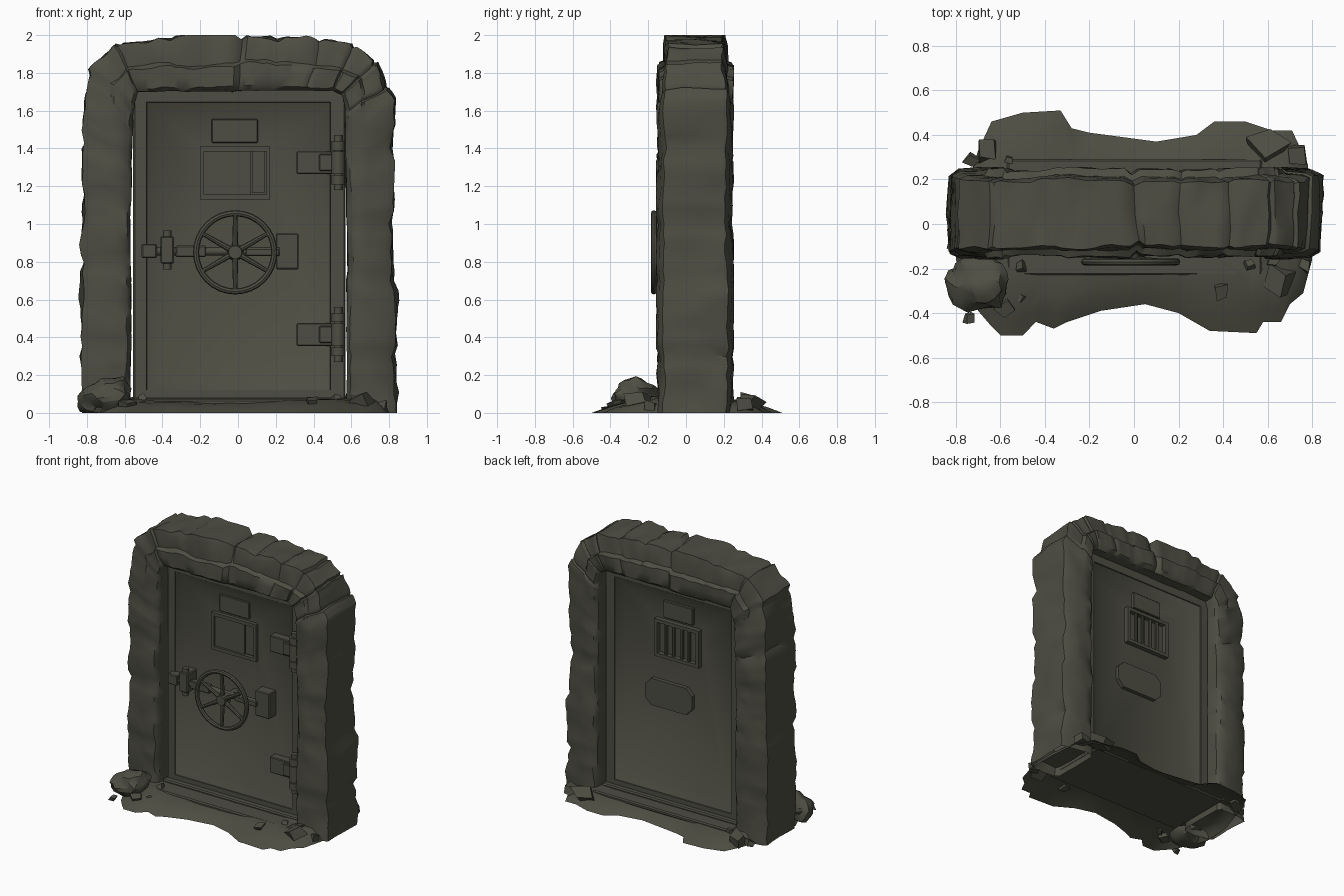
import bpy, bmesh, math, random
from mathutils import Vector, Matrix, Euler, noise

if "Cube" in bpy.data.objects:
    bpy.data.objects.remove(bpy.data.objects["Cube"])

random.seed(4)
mat = bpy.data.materials.new("dark_olive_stone")
mat.diffuse_color = (0.075, 0.075, 0.056, 1)
mat.use_nodes = True
mat.node_tree.nodes["Principled BSDF"].inputs["Base Color"].default_value = mat.diffuse_color


def finish(name, bm, angle=35, fix=True):
    """Turn a bmesh into a named, shaded object."""
    if fix:
        bmesh.ops.recalc_face_normals(bm, faces=bm.faces[:])
    me = bpy.data.meshes.new(name)
    bm.to_mesh(me)
    bm.free()
    me.materials.append(mat)
    ob = bpy.data.objects.new(name, me)
    bpy.context.collection.objects.link(ob)
    bpy.ops.object.select_all(action='DESELECT')
    ob.select_set(True)
    bpy.context.view_layer.objects.active = ob
    bpy.ops.object.shade_smooth_by_angle(angle=math.radians(angle))
    return ob


def add_box(bm, x0, x1, y0, y1, z0, z1):
    m = Matrix.Translation(((x0 + x1) / 2, (y0 + y1) / 2, (z0 + z1) / 2)) @ \
        Matrix.Diagonal((x1 - x0, y1 - y0, z1 - z0, 1))
    bmesh.ops.create_cube(bm, size=1, matrix=m)


def add_rod(bm, a, b, r, r2=None, seg=12):
    a, b = Vector(a), Vector(b)
    q = (b - a).to_track_quat('Z', 'Y').to_matrix().to_4x4()
    bmesh.ops.create_cone(bm, cap_ends=True, segments=seg, radius1=r, radius2=r if r2 is None else r2,
                          depth=(b - a).length, matrix=Matrix.Translation((a + b) / 2) @ q)


def boxes(name, items, bevel=0.0):
    bm = bmesh.new()
    for it in items:
        add_box(bm, *it)
    if bevel:
        bmesh.ops.bevel(bm, geom=bm.edges[:], offset=bevel, segments=1, affect='EDGES')
    return finish(name, bm, 20)


# Rough stone arch: section swept between an inner and an outer outline
inner = [(-.57, 0), (-.565, .5), (-.572, 1), (-.56, 1.4), (-.55, 1.64), (-.53, 1.7), (-.3, 1.705), (0, 1.705),
         (.3, 1.705), (.5, 1.705), (.55, 1.68), (.565, 1.6), (.57, 1.45), (.575, 1), (.58, .5), (.575, 0)]
outer = [(-.83, 0), (-.825, .5), (-.822, 1), (-.82, 1.55), (-.785, 1.82), (-.64, 1.95), (-.36, 1.985), (0, 2.0),
         (.36, 1.99), (.6, 1.955), (.75, 1.86), (.775, 1.73), (.825, 1.66), (.82, 1), (.83, .5), (.83, 0)]
side = [(0, -.12), (.08, -.148), (.28, -.153), (.45, -.153), (.55, -.148), (.85, -.14), (1, -.12), (1, -.03), (1, .05),
        (1, .13), (1, .215), (.85, .235), (.55, .245), (.45, .248), (.28, .248), (.08, .243), (0, .22), (0, .13),
        (0, .04), (0, -.04)]
top = [(0, -.12), (.08, -.148), (.28, -.15), (.47, -.148), (.53, -.118), (.85, -.113), (1, -.1), (1, -.03), (1, .05),
       (1, .13), (1, .195), (.85, .207), (.53, .212), (.47, .248), (.28, .248), (.08, .243), (0, .22), (0, .13),
       (0, .04), (0, -.04)]
STEPS = 10
joints = [7, 16, 23, 28, 39, 50, 60, 70, 76, 83, 91, 99, 111, 124, 130, 136, 144]   # mortar grooves
bm = bmesh.new()
rings = []
for i in range((len(inner) - 1) * STEPS + 1):
    k = min(i // STEPS, len(inner) - 2)
    f = i / STEPS - k
    a = Vector(inner[k]).lerp(Vector(inner[k + 1]), f)
    b = Vector(outer[k]).lerp(Vector(outer[k + 1]), f)
    w = min(1, max(0, (b.y - 1.6) / .3))
    rnd = random.Random(sum(j <= i for j in joints) * 7 + 3)       # one offset per block
    puff, shift = rnd.uniform(-.008, .01), rnd.uniform(-.05, .05)
    groove = (.03 if i == 70 else .016) if i in joints else 0
    ring = []
    for (t, y), (t2, y2) in zip(side, top):
        tt, yy = t + (t2 - t) * w, y + (y2 - y) * w
        if .3 < tt < .7:
            tt += shift
        p = a.lerp(b, tt)
        co = Vector((p.x, yy, p.y))
        n = noise.noise_vector(co * 5) * .02 + noise.noise_vector(co * 13) * .013
        n.y *= .8
        out = Vector((b.x - a.x, 0, b.y - a.y)).normalized() * (tt - .3) * 1.3 + Vector((0, (yy - .05) * 3.5, 0))
        co += n * (.25 if tt < .05 else 1) + out * (puff - (groove if tt > .05 else 0))
        co.y = max(-.16, min(.255, co.y))
        co.z = 0 if p.y == 0 else max(0, min(co.z, 2))
        ring.append(bm.verts.new(co))
    rings.append(ring)
for r, s in zip(rings, rings[1:]):
    for j in range(len(r)):
        j2 = (j + 1) % len(r)
        bm.faces.new((r[j], r[j2], s[j2], s[j]))
finish("stone_arch", bm, 42)


def rect(x0, x1, z0, z1):
    return [(x0, z0), (x1, z0), (x1, z1), (x0, z1)]


# Metal door frame with a stepped front and back
bm = bmesh.new()
steps = [(-.555, .57, .075, 1.72, -.04), (-.545, .56, .085, 1.71, -.055), (-.485, .49, .12, 1.645, -.055),
         (-.48, .485, .125, 1.64, -.03), (-.48, .485, .125, 1.64, .13), (-.485, .49, .12, 1.645, .15),
         (-.545, .56, .085, 1.71, .15), (-.555, .57, .075, 1.72, .135)]
vs = [[bm.verts.new((x, l[4], z)) for x, z in rect(*l[:4])] for l in steps]
for r, s in zip(vs, vs[1:] + vs[:1]):
    for j in range(4):
        bm.faces.new((r[j], r[(j + 1) % 4], s[(j + 1) % 4], s[j]))
finish("door_frame", bm, 25)

# Door leaf: a smooth-shaded tray on each face, running in to the window
rim = [(-.483, .488, .122, 1.642), (-.42, .43, .165, 1.58), (-.2, .17, 1.13, 1.41)]
for name, ys, s in (("door_front", (-.05, -.008, -.003), 1), ("door_back", (.145, .1, .1), -1)):
    bm = bmesh.new()
    vs = [[bm.verts.new((x, y, z)) for x, z in rect(*r)] for r, y in zip(rim, ys)]
    for r, t in zip(vs, vs[1:]):
        for j in range(4):
            f = [r[j], r[(j + 1) % 4], t[(j + 1) % 4], t[j]]
            bm.faces.new(f if s > 0 else f[::-1])
    bm.faces.new(vs[-1] if s > 0 else vs[-1][::-1])
    finish(name, bm, 89, fix=False)

# Window frame, shutter and vent on the front
boxes("front_window_frame", [(-.2, -.18, -.03, 0, 1.13, 1.41), (.15, .17, -.03, 0, 1.13, 1.41),
                             (-.18, .15, -.03, 0, 1.13, 1.155), (-.18, .15, -.03, 0, 1.385, 1.41)])
boxes("window_shutter", [(-.18, .065, -.014, 0, 1.155, 1.385), (.075, .14, -.018, 0, 1.165, 1.385)])
boxes("front_vent", [(-.14, .105, -.022, 0, 1.43, 1.555)], .004)

# Barred window, vent and lock cover on the back
boxes("back_window_frame", [(-.2, -.175, .095, .135, 1.13, 1.41), (.145, .17, .095, .135, 1.13, 1.41),
                            (-.175, .145, .095, .135, 1.13, 1.155), (-.175, .145, .095, .135, 1.385, 1.41)])
bm = bmesh.new()
for x in (-.11, -.05, .02, .08):
    add_rod(bm, (x, .118, 1.14), (x, .118, 1.4), .012, seg=8)
finish("window_bars", bm)
boxes("back_vent", [(-.14, .105, .09, .122, 1.43, 1.555)], .004)
bm = bmesh.new()
cover = [(-.14, .8), (-.09, .75), (.2, .75), (.25, .8), (.25, .9), (.2, .95), (-.09, .95), (-.14, .9)]
f = bm.faces.new([bm.verts.new((x, .09, z)) for x, z in cover])
g = bmesh.ops.extrude_face_region(bm, geom=[f])["geom"]
bmesh.ops.translate(bm, vec=(0, .04, 0), verts=[v for v in g if isinstance(v, bmesh.types.BMVert)])
finish("lock_cover", bm)

# Hand wheel
C = Vector((-.015, -.17, .85))
bm = bmesh.new()
N, M = 32, 8
tor = [[bm.verts.new(C + Vector(((.207 + .016 * math.cos(b)) * math.cos(a), .016 * math.sin(b),
        (.207 + .016 * math.cos(b)) * math.sin(a)))) for b in (2 * math.pi * j / M for j in range(M))]
       for a in (2 * math.pi * i / N for i in range(N))]
for i in range(N):
    for j in range(M):
        bm.faces.new((tor[i][j], tor[i][(j + 1) % M], tor[(i + 1) % N][(j + 1) % M], tor[(i + 1) % N][j]))
for k in range(6):
    a = math.radians(90 + 60 * k)
    add_rod(bm, C + Vector((0, .01, 0)), C + Vector((.2 * math.cos(a), 0, .2 * math.sin(a))), .017, .011, 8)
add_rod(bm, C + Vector((0, -.015, 0)), C + Vector((0, .04, 0)), .035, .045, 16)
add_rod(bm, C, (C.x, 0, C.z), .025)
finish("hand_wheel", bm)

# Sliding bolt with its guide and lock block
bm = bmesh.new()
add_rod(bm, (-.48, -.075, .855), (.22, -.075, .855), .022)
add_rod(bm, (-.375, -.085, .76), (-.375, -.085, .965), .022)
finish("bolt_rod", bm)
boxes("bolt_blocks", [(-.51, -.43, -.11, -.04, .82, .895), (-.41, -.34, -.115, 0, .79, .935),
                      (-.33, -.17, -.1, -.055, .825, .885), (.2, .32, -.085, 0, .76, .95),
                      (.04, .22, -.1, -.05, .83, .87)], .006)

# Hinges
for name, z in (("lower_hinge", .415), ("upper_hinge", 1.325)):
    boxes(name + "_plate", [(.31, .5, -.07, -.005, z - .06, z + .06), (.43, .55, -.085, -.045, z - .045, z + .045)], .005)
    bm = bmesh.new()
    add_rod(bm, (.53, -.085, z - .145), (.53, -.085, z + .145), .022)
    for c, h in ((-.09, .025), (0, .06), (.09, .025)):
        add_rod(bm, (.53, -.085, z + c - h), (.53, -.085, z + c + h), .036)
    finish(name + "_knuckles", bm)

# Ground mound: open sheet rising from a ragged outline to the threshold
edge = [(-.8, -.16), (-.7, -.39), (-.64, -.46), (-.6, -.5), (-.5, -.5), (-.44, -.44), (-.36, -.47), (-.3, -.44),
        (-.15, -.39), (.05, -.36), (.2, -.4), (.34, -.48), (.55, -.49), (.58, -.44), (.66, -.44), (.7, -.36),
        (.76, -.31), (.8, -.16), (.8, .05), (.78, .27), (.71, .42), (.62, .42), (.5, .46), (.36, .46), (.28, .4),
        (.1, .37), (-.2, .41), (-.28, .43), (-.33, .51), (-.5, .5), (-.64, .46), (-.7, .33), (-.79, .05)]
bm = bmesh.new()
loops = []
for fx, fy, z in ((1, 1, 0), (.98, .86, .028), (.95, .7, .05), (.92, .5, .065)):
    loops.append([bm.verts.new((x * fx, y * fy, z * (.85 + .3 * abs(x)) + (random.uniform(-.006, .008) if z else 0)))
                  for x, y in edge])
for r, s in zip(loops, loops[1:]):
    for j in range(len(r)):
        bm.faces.new((r[j], r[(j + 1) % len(r)], s[(j + 1) % len(r)], s[j]))
mid = bm.verts.new((0, .03, .065))
for j, v in enumerate(loops[-1]):
    bm.faces.new((v, loops[-1][(j + 1) % len(edge)], mid))
finish("ground_mound", bm, 50)
boxes("threshold", [(-.57, .575, -.23, .29, .04, .07), (-.56, .57, -.1, .19, .05, .085)], .008)

# Loose rocks: x, y, z, half sizes
rocks = [(-.695, -.265, .085, .145, .12, .095), (-.58, -.375, .04, .065, .06, .04), (-.74, -.42, .02, .03, .035, .02),
         (-.51, -.33, .05, .03, .03, .02), (-.51, -.19, .075, .025, .03, .03), (.65, -.25, .06, .065, .08, .055),
         (.76, -.18, .03, .04, .04, .045), (.39, -.3, .055, .04, .05, .03), (.52, -.18, .08, .03, .025, .02),
         (.62, -.17, .07, .04, .03, .03), (-.66, .33, .05, .06, .075, .055), (-.56, .29, .07, .025, .02, .02),
         (.6, .35, .05, .1, .09, .045), (.73, .31, .04, .06, .06, .045), (-.73, .29, .02, .04, .03, .03)]
bm = bmesh.new()
for k, (x, y, z, a, b, c) in enumerate(rocks):
    vs = bmesh.ops.create_icosphere(bm, subdivisions=3, radius=1)["verts"] if k == 0 else \
        bmesh.ops.create_cube(bm, size=1.5)["verts"]
    turn = Euler((random.uniform(-.4, .4), random.uniform(-.4, .4), random.uniform(0, 3))).to_matrix()
    for v in vs:
        n = 1 + .3 * noise.noise(v.co * 1.7 + Vector((k * 5.3, 0, 0)))
        q = v.co * n if k == 0 else turn @ (v.co * (.85 + random.uniform(-.25, .2)))
        v.co = Vector((x + q.x * a, y + q.y * b, max(0, z + q.z * c + q.x * c * .25)))
finish("loose_rocks", bm, 30)
